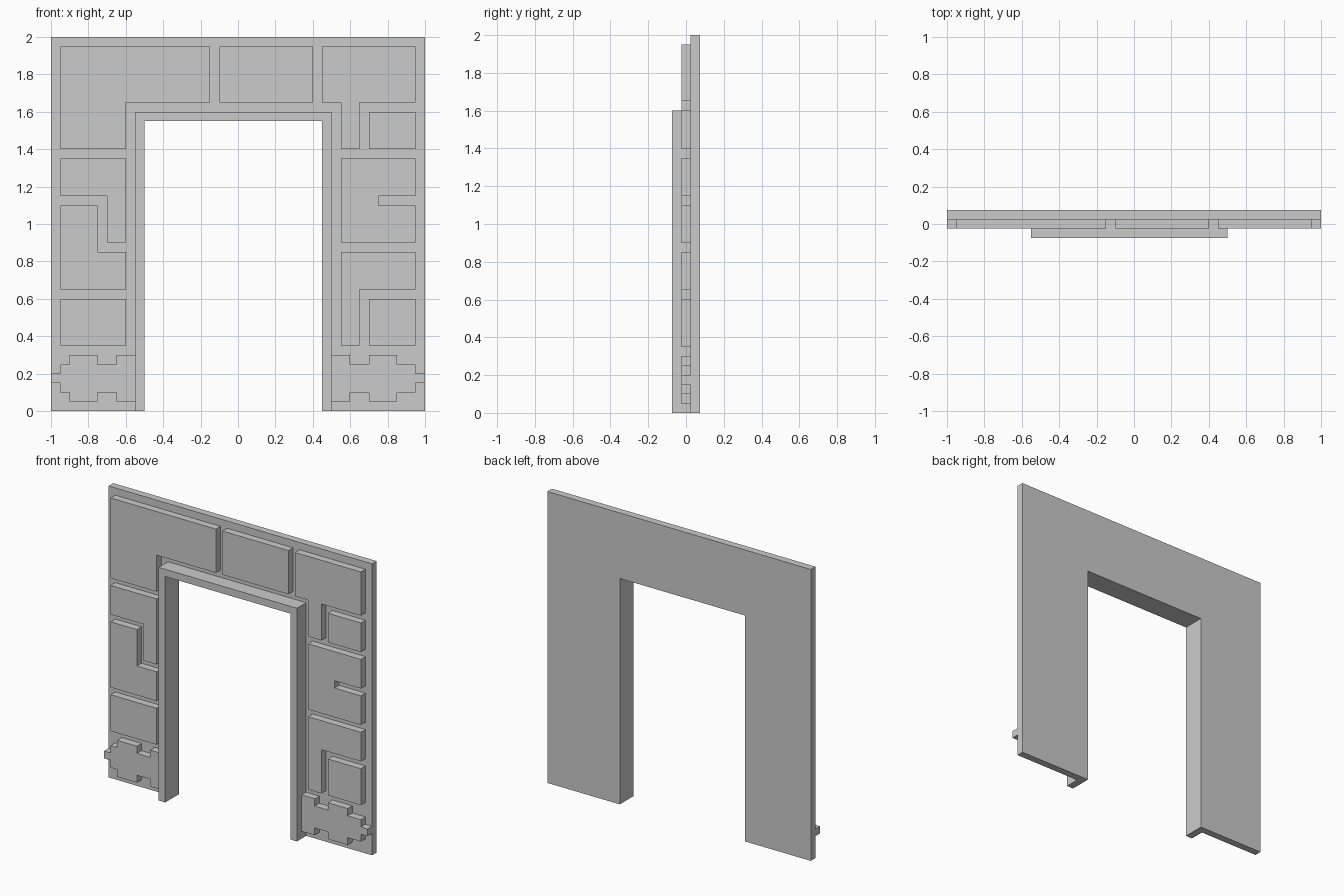
import bpy
import bmesh

if "Cube" in bpy.data.objects:
    bpy.data.objects.remove(bpy.data.objects["Cube"])


def slab(name, outline, y_front, y_back):
    """Extrude an (x, z) outline from y_front to y_back."""
    bm = bmesh.new()
    face = bm.faces.new([bm.verts.new((x, y_front, z)) for x, z in outline])
    ext = bmesh.ops.extrude_face_region(bm, geom=[face])["geom"]
    moved = [v for v in ext if isinstance(v, bmesh.types.BMVert)]
    bmesh.ops.translate(bm, verts=moved, vec=(0, y_back - y_front, 0))
    bmesh.ops.recalc_face_normals(bm, faces=bm.faces)
    mesh = bpy.data.meshes.new(name)
    bm.to_mesh(mesh)
    bm.free()
    obj = bpy.data.objects.new(name, mesh)
    bpy.context.collection.objects.link(obj)
    return obj


def arch(x0, x1, top, i0, i1, inner_top):
    """Outline of an upside-down U."""
    return [(x0, 0), (x0, top), (x1, top), (x1, 0),
            (i1, 0), (i1, inner_top), (i0, inner_top), (i0, 0)]


def rect(x0, x1, z0, z1):
    return [(x0, z0), (x1, z0), (x1, z1), (x0, z1)]


FRONT, STONE, WALL, BACK = -0.075, -0.025, 0.025, 0.075

# Back wall and raised door surround share the same opening
slab("wall", arch(-1, 1, 2, -0.5, 0.45, 1.55), WALL, BACK)
slab("door_frame", arch(-0.55, 0.5, 1.6, -0.5, 0.45, 1.55), FRONT, WALL)

# Raised stones
stones = {
    "corner_stone_left": [(-.95, 1.95), (-.15, 1.95), (-.15, 1.65),
                          (-.6, 1.65), (-.6, 1.4), (-.95, 1.4)],
    "lintel_stone": rect(-.1, .4, 1.65, 1.95),
    "corner_stone_right": [(.45, 1.95), (.95, 1.95), (.95, 1.65), (.65, 1.65),
                           (.65, 1.4), (.55, 1.4), (.55, 1.65), (.45, 1.65)],
    "upper_block_right": rect(.7, .95, 1.4, 1.6),
    "hook_stone_left": [(-.95, 1.35), (-.6, 1.35), (-.6, .9),
                        (-.7, .9), (-.7, 1.15), (-.95, 1.15)],
    "step_stone_left": [(-.95, 1.1), (-.75, 1.1), (-.75, .85),
                        (-.6, .85), (-.6, .65), (-.95, .65)],
    "lower_block_left": rect(-.95, -.6, .35, .6),
    "notched_stone_right": [(.55, 1.35), (.95, 1.35), (.95, 1.15), (.75, 1.15),
                            (.75, 1.1), (.95, 1.1), (.95, .9), (.55, .9)],
    "hook_stone_right": [(.55, .85), (.95, .85), (.95, .65),
                         (.65, .65), (.65, .35), (.55, .35)],
    "lower_block_right": rect(.7, .95, .35, .6),
}
for name, outline in stones.items():
    slab(name, outline, STONE, WALL)

# Stepped base stones, each symmetric about z = 0.175
base_tops = {
    "base_stone_left": [(-1, .2), (-.95, .2), (-.95, .25), (-.9, .25), (-.9, .3),
                        (-.75, .3), (-.75, .25), (-.65, .25), (-.65, .3), (-.55, .3)],
    "base_stone_right": [(.5, .3), (.6, .3), (.6, .25), (.7, .25), (.7, .3),
                         (.85, .3), (.85, .25), (.95, .25), (.95, .2), (1, .2)],
}
for name, top in base_tops.items():
    slab(name, top + [(x, .35 - z) for x, z in reversed(top)], STONE, WALL)
